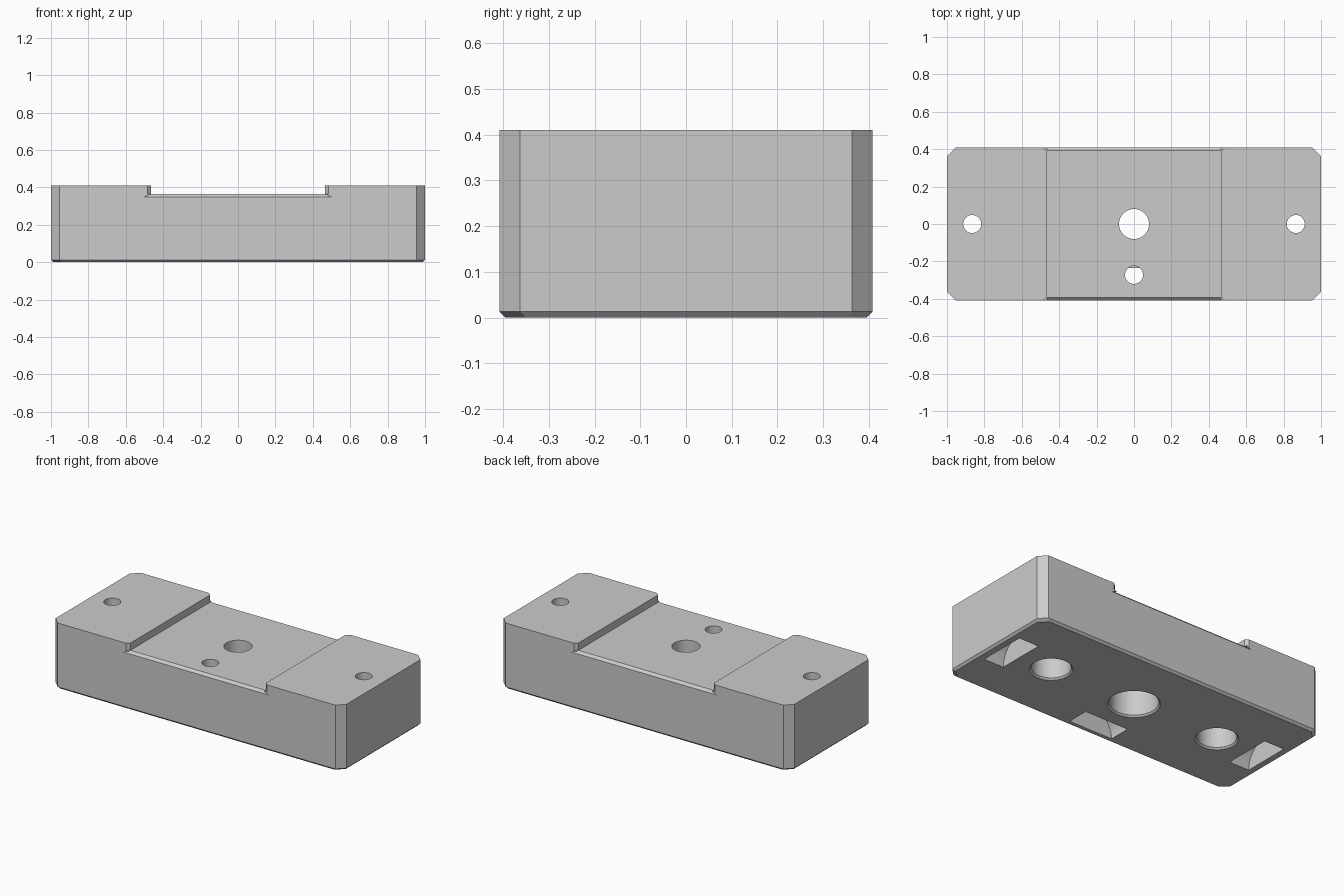
import bpy, bmesh, math
from mathutils import Matrix

cube = bpy.data.objects.get("Cube")
if cube:
    bpy.data.objects.remove(cube, do_unlink=True)

HX, HY, H = 1.0, 0.408, 0.41      # half length, half depth, height
CORNER, FOOT = 0.045, 0.013       # corner and foot chamfers
FLOOR, WALL = 0.365, 0.465        # recess floor height, half width

grey = bpy.data.materials.new("light_grey")
grey.use_nodes = True
grey.diffuse_color = (0.6, 0.6, 0.6, 1)
grey.node_tree.nodes["Principled BSDF"].inputs["Base Color"].default_value = (0.6, 0.6, 0.6, 1)


def make(name, bm):
    bmesh.ops.recalc_face_normals(bm, faces=bm.faces)
    mesh = bpy.data.meshes.new(name)
    bm.to_mesh(mesh)
    bm.free()
    mesh.materials.append(grey)
    obj = bpy.data.objects.new(name, mesh)
    bpy.context.collection.objects.link(obj)
    return obj


def hull(name, points):
    bm = bmesh.new()
    for p in points:
        bm.verts.new(p)
    bmesh.ops.convex_hull(bm, input=bm.verts)
    bmesh.ops.dissolve_limit(bm, angle_limit=0.01, verts=bm.verts, edges=bm.edges)
    return make(name, bm)


def cone(name, x, y, z0, z1, r0, r1, turn=Matrix()):
    bm = bmesh.new()
    place = Matrix.Translation((x, y, (z0 + z1) / 2)) @ turn
    bmesh.ops.create_cone(bm, cap_ends=True, segments=64, radius1=r0, radius2=r1,
                          depth=z1 - z0, matrix=place)
    return make(name, bm)


def octagon(inset, z):
    a, b, c = HX - inset, HY - inset, CORNER
    return [(sx * px, sy * py, z) for sx in (-1, 1) for sy in (-1, 1)
            for px, py in ((a - c, b), (a, b - c))]


# Block with chamfered upright corners and foot
block = hull("base_block", octagon(FOOT, 0) + octagon(0, FOOT) + octagon(0, H))
cutters = []

# Wide recess across the top, with flared mouths and a sloped lip front and back
cutters.append(hull("recess_cutter", [(sx * WALL, sy * 0.5, z) for sx in (-1, 1)
                                      for sy in (-1, 1) for z in (FLOOR, 0.6)]))
for s in (-1, 1):
    cutters.append(hull("mouth_cutter", [(sx * x, s * y, z) for sx in (-1, 1) for z in (FLOOR, 0.6)
                                         for x, y in ((WALL, 0.39), (WALL + 0.006, 0.399),
                                                      (WALL + 0.02, HY), (WALL + 0.02, 0.45))]))
    cutters.append(hull("lip_cutter", [(sx * x, s * y, z) for sx in (-1, 1) for x, y, z in
                                       ((WALL, 0.393, FLOOR), (0.535, 0.423, 0.335),
                                        (WALL, 0.423, FLOOR))]))

# Screw holes through the top, each meeting a half-disc slot in the underside
for x, y in ((-0.865, 0), (0.865, 0), (0, -0.272)):
    cutters.append(cone("screw_hole_cutter", x, y, 0.05, 0.6, 0.048, 0.048))
    axis = "Y" if x else "X"
    turn = Matrix.Rotation(math.pi / 2, 4, axis)
    slot_x = math.copysign(0.881, x) if x else 0
    slot_y = 0 if x else -0.303
    slot = cone("slot_cutter", slot_x, slot_y, -0.068, 0.068, 0.15, 0.15, turn)
    cutters.append(slot)

# Stepped centre hole and two blind bores, with chamfered rims below
cutters.append(cone("centre_hole_cutter", 0, 0, 0.1, 0.6, 0.08, 0.08))
for x, r in ((-0.595, 0.11), (0, 0.137), (0.595, 0.11)):
    cutters.append(cone("bore_cutter", x, 0, -0.1, 0.25, r, r))
    cutters.append(cone("rim_cutter", x, 0, -0.01, 0.01, r + 0.02, r))

for cutter in cutters:
    cutter.hide_render = True
    mod = block.modifiers.new(cutter.name, "BOOLEAN")
    mod.operation = "DIFFERENCE"
    mod.solver = "EXACT"
    mod.object = cutter

# Bake the cuts and drop the cutters
bpy.context.view_layer.update()
graph = bpy.context.evaluated_depsgraph_get()
result = bpy.data.meshes.new_from_object(block.evaluated_get(graph))
block.modifiers.clear()
block.data = result
for cutter in cutters:
    bpy.data.objects.remove(cutter, do_unlink=True)

bpy.ops.object.select_all(action="DESELECT")
block.select_set(True)
bpy.context.view_layer.objects.active = block
bpy.ops.object.shade_smooth_by_angle(angle=math.radians(25))
